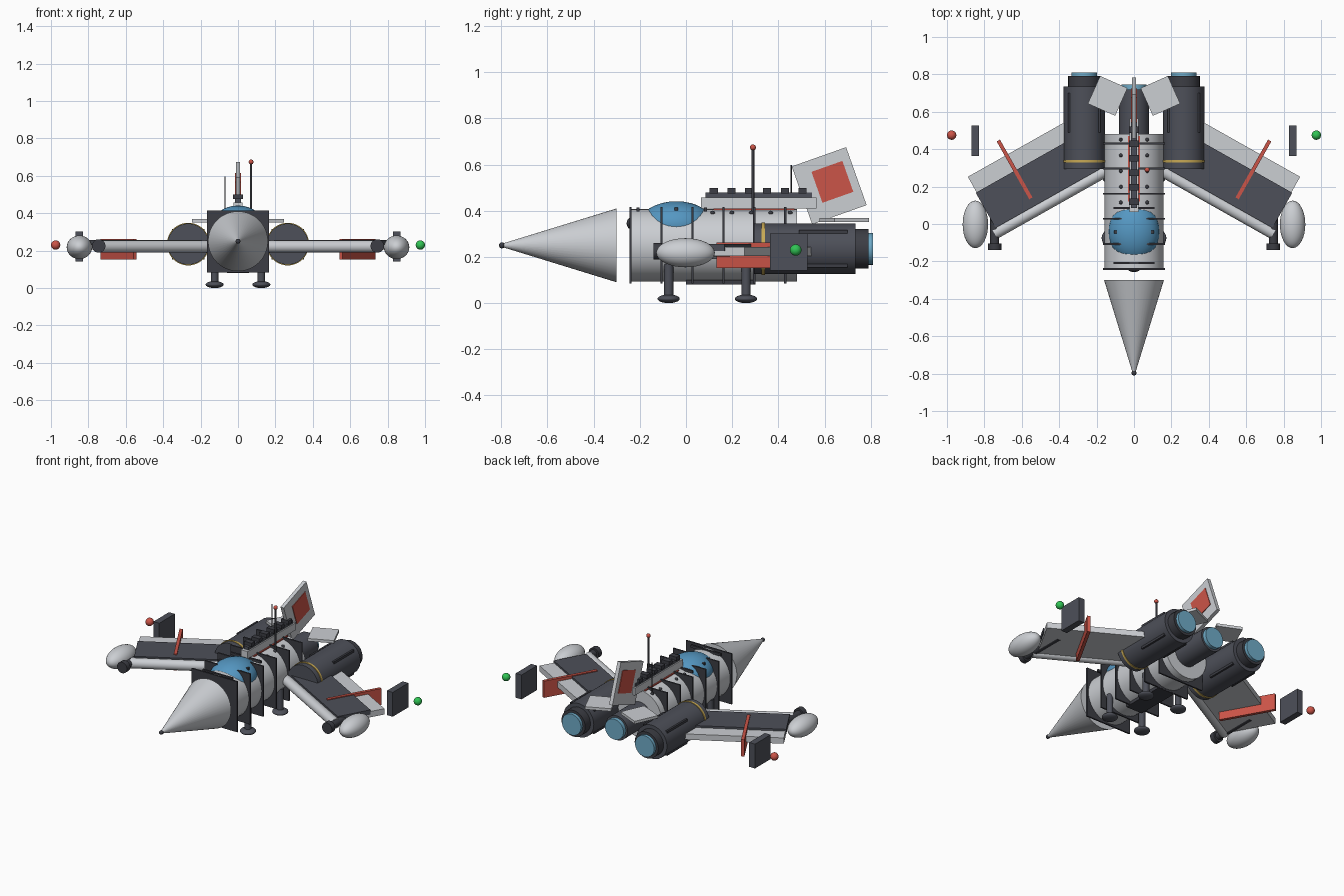
import bpy, math
from mathutils import Matrix, Vector

cube = bpy.data.objects.get("Cube")
if cube:
    bpy.data.objects.remove(cube, do_unlink=True)


def material(name, rgb):
    m = bpy.data.materials.new(name)
    m.use_nodes = True
    m.diffuse_color = (*rgb, 1)
    m.node_tree.nodes["Principled BSDF"].inputs["Base Color"].default_value = (*rgb, 1)
    return m


LIGHT = material("light_grey", (0.60, 0.62, 0.65))
DARK = material("slate_grey", (0.075, 0.08, 0.10))
TRIM = material("charcoal", (0.045, 0.047, 0.058))
RED = material("signal_red", (0.60, 0.09, 0.065))
GLASS = material("canopy_blue", (0.09, 0.31, 0.54))
GLOW = material("exhaust_blue", (0.16, 0.41, 0.58))
GOLD = material("gold", (0.58, 0.40, 0.09))
GREEN = material("signal_green", (0.03, 0.55, 0.09))


def finish(name, mat, smooth=True):
    ob = bpy.context.object
    ob.name = name
    ob.data.materials.append(mat)
    if smooth:
        bpy.ops.object.shade_smooth_by_angle(angle=math.radians(40))
    return ob


def box(name, mat, loc, size, rot=(0, 0, 0)):
    bpy.ops.mesh.primitive_cube_add(size=1, location=loc, rotation=rot)
    bpy.context.object.scale = size
    return finish(name, mat, False)


def rod(name, mat, a, b, r1, r2=None, sides=32):
    """Cylinder or cone running from point a to point b."""
    a, b = Vector(a), Vector(b)
    bpy.ops.mesh.primitive_cone_add(
        vertices=sides, radius1=r1, radius2=r1 if r2 is None else r2,
        depth=(b - a).length, location=(a + b) / 2,
        rotation=(b - a).to_track_quat("Z", "Y").to_euler())
    return finish(name, mat)


def ball(name, mat, loc, radii):
    bpy.ops.mesh.primitive_uv_sphere_add(segments=32, ring_count=16, radius=1, location=loc)
    bpy.context.object.scale = radii
    return finish(name, mat)


# Fuselage, nose and square frames
AXIS = 0.25
rod("hull", LIGHT, (0, -0.235, AXIS), (0, 0.48, AXIS), 0.157, sides=48)
rod("nose_cone", LIGHT, (0, -0.30, AXIS), (0, -0.80, AXIS), 0.16, 0.006, 48)
ball("nose_tip", TRIM, (0, -0.797, AXIS), (0.013,) * 3)
for i in range(6):
    box("hull_frame", TRIM, (0, -0.24 + 0.134 * i, AXIS), (0.332, 0.01, 0.332))
ball("front_sensor", TRIM, (0, -0.235, 0.345), (0.035, 0.022, 0.026))
box("belly_plate", TRIM, (0, 0.15, 0.09), (0.12, 0.30, 0.02))

# Canopy with end bars and latches
ball("canopy", GLASS, (0, -0.042, 0.34), (0.136, 0.162, 0.101))
for y in (-0.208, 0.085):
    box("canopy_bar", TRIM, (0, y, 0.405), (0.22, 0.012, 0.016))

# Spine with its row of blocks
box("spine_stripe", RED, (0, 0.295, 0.404), (0.066, 0.35, 0.012))
box("spine", LIGHT, (0, 0.315, 0.434), (0.05, 0.50, 0.048))
box("spine_cap", DARK, (0, 0.315, 0.467), (0.034, 0.46, 0.022))
for i in range(6):
    box("spine_block", TRIM, (0, 0.12 + 0.077 * i, 0.487), (0.055, 0.035, 0.024))

# Antennas
rod("antenna", TRIM, (0.07, 0.29, 0.38), (0.07, 0.29, 0.67), 0.006, sides=12)
ball("antenna_tip", RED, (0.07, 0.29, 0.674), (0.013,) * 3)
rod("thin_antenna", TRIM, (-0.07, 0.455, 0.38), (-0.07, 0.455, 0.597), 0.003, sides=8)

# Tail fin and its painted panel
TILT = (math.radians(19.5), 0, 0)
box("tail_fin", LIGHT, (0, 0.62, 0.508), (0.024, 0.25, 0.266), TILT)
box("fin_panel", RED, (0, 0.634, 0.525), (0.032, 0.142, 0.142), TILT)

# Centre engine
rod("centre_engine", DARK, (0, 0.46, AXIS), (0, 0.72, AXIS), 0.08)
rod("centre_exhaust", GLOW, (0, 0.70, AXIS), (0, 0.745, AXIS), 0.067)

SWEEP = math.radians(29.4)

for s in (1, -1):
    turn = Matrix.Rotation(-s * SWEEP, 4, "Z")

    def wing_point(u, v, z):
        """Point u along the span and v back across the swept wing."""
        return turn @ Vector((s * u, v, z))

    def wing_box(name, mat, u, v, z):
        mid = [(lo + hi) / 2 for lo, hi in (u, v, z)]
        size = [hi - lo for lo, hi in (u, v, z)]
        return box(name, mat, wing_point(*mid), size, (0, 0, -s * SWEEP))

    # Swept wing
    wing_box("wing", LIGHT, (-0.06, 0.65), (0.31, 0.656), (0.205, 0.243))
    wing_box("wing_panel", DARK, (-0.06, 0.655), (0.345, 0.561), (0.225, 0.256))
    rod("wing_leading_edge", LIGHT, wing_point(-0.05, 0.322, 0.222),
        wing_point(0.675, 0.322, 0.222), 0.032)
    wing_box("wing_fence", RED, (0.403, 0.423), (0.39, 0.745), (0.153, 0.262))

    # Wing gun
    x = s * 0.745
    rod("gun_barrel", TRIM, (x, 0.19, 0.225), (x, -0.13, 0.225), 0.024)
    rod("gun_muzzle", TRIM, (x, -0.105, 0.225), (x, -0.14, 0.225), 0.036)

    # Wingtip pod, plate and navigation light
    ball("wing_pod", LIGHT, (s * 0.848, -0.002, 0.218), (0.068, 0.127, 0.063))
    box("wingtip_plate", DARK, (s * 0.849, 0.445, 0.222), (0.042, 0.162, 0.16))
    ball("navigation_light", GREEN if s > 0 else RED, (s * 0.975, 0.475, 0.23), (0.025,) * 3)

    # Side engine
    x, z = s * 0.266, 0.235
    rod("engine", DARK, (x, 0.295, z), (x, 0.735, z), 0.11, sides=48)
    rod("engine_band", GOLD, (x, 0.328, z), (x, 0.342, z), 0.114, sides=48)
    rod("engine_nozzle", TRIM, (x, 0.73, z), (x, 0.79, z), 0.086)
    rod("engine_exhaust", GLOW, (x, 0.77, z), (x, 0.81, z), 0.069)
    for dx in (-0.082, 0.082):
        for dz in (-0.07, 0.07):
            box("engine_strake", TRIM, (x + dx, 0.595, z + dz), (0.012, 0.21, 0.022))

    # Tailplane
    box("tailplane", LIGHT, (s * 0.141, 0.685, 0.36), (0.16, 0.162, 0.018),
        (0, 0, s * math.radians(24)))

    # Landing legs
    for y in (-0.075, 0.26):
        rod("leg", DARK, (s * 0.125, y, 0.02), (s * 0.125, y, 0.17), 0.02, sides=24)
        ball("foot", DARK, (s * 0.125, y, 0.0185), (0.048, 0.048, 0.0185))

    # Hull rivets and canopy latches
    for i in range(5):
        ball("rivet", TRIM, (s * 0.07, 0.115 + 0.084 * i, 0.39), (0.01,) * 3)
    box("canopy_latch", TRIM, (s * 0.1, -0.042, 0.407), (0.016, 0.016, 0.016))
